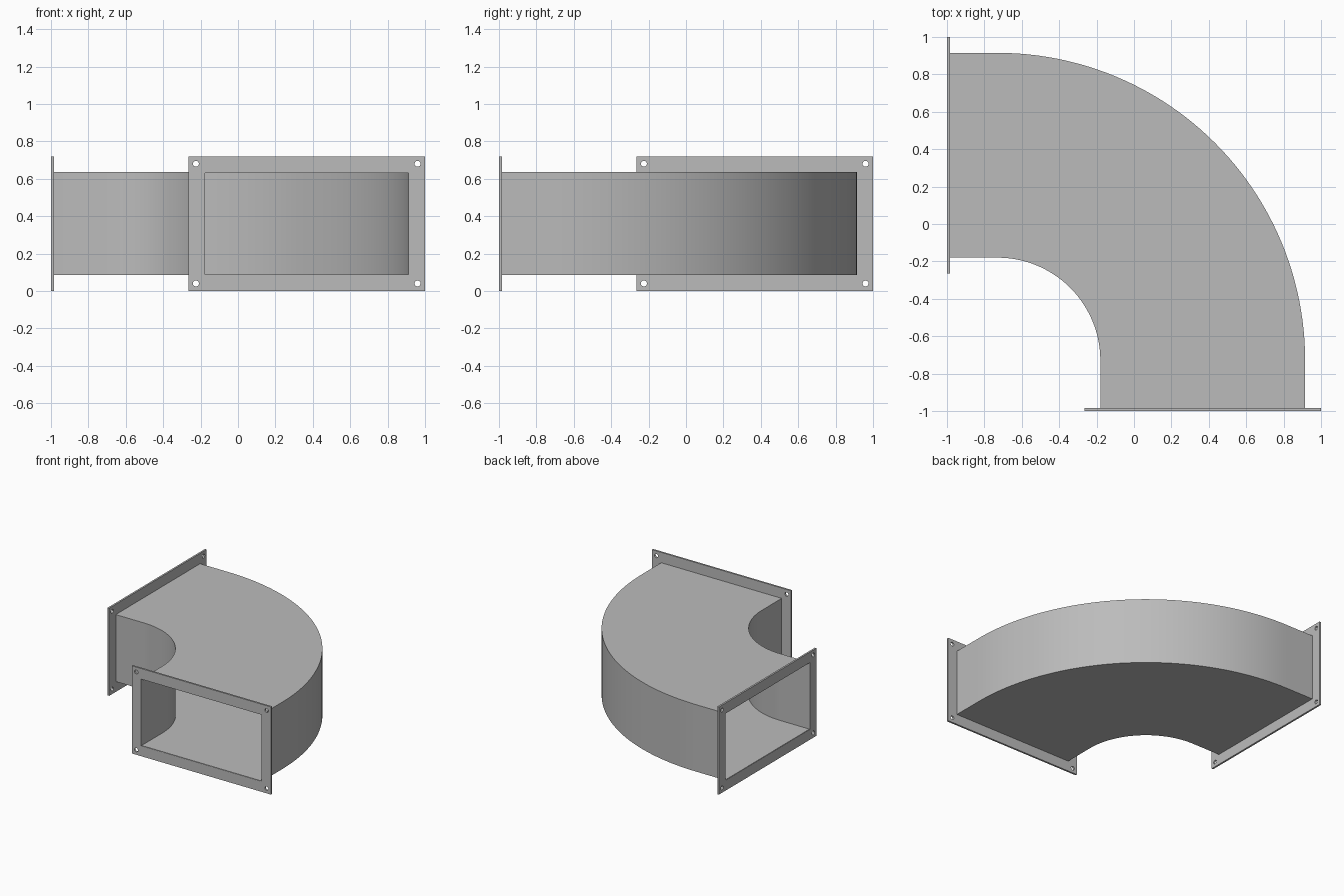
import bpy, bmesh
from math import sin, cos, pi
from mathutils import Matrix, Vector

if "Cube" in bpy.data.objects:
    bpy.data.objects.remove(bpy.data.objects["Cube"], do_unlink=True)

steel = bpy.data.materials.new("galvanised grey")
GREY = (0.5, 0.5, 0.5, 1)
steel.diffuse_color = GREY
steel.use_nodes = True
steel.node_tree.nodes["Principled BSDF"].inputs["Base Color"].default_value = GREY

BEND = -0.73                # centre of the bend in x and y
INNER, OUTER = 0.55, 1.645  # wall radii
LOW, HIGH = 0.085, 0.635    # duct floor and roof
END = -0.998                # mouths of the duct
MID = BEND + (INNER + OUTER) / 2
MID_Z = (LOW + HIGH) / 2
STEPS = 48


def activate(ob):
    bpy.ops.object.select_all(action="DESELECT")
    ob.select_set(True)
    bpy.context.view_layer.objects.active = ob


def wall_path(r):
    """Straight, quarter bend, straight."""
    arc = [(BEND + r * cos(i / STEPS * pi / 2), BEND + r * sin(i / STEPS * pi / 2))
           for i in range(STEPS + 1)]
    return [(BEND + r, END)] + arc + [(END, BEND + r)]


# Hollow rectangular duct, open at both ends
bm = bmesh.new()
rings = []
for a, b in zip(wall_path(INNER), wall_path(OUTER)):
    rings.append([bm.verts.new((*p, z)) for p, z in
                  ((a, LOW), (b, LOW), (b, HIGH), (a, HIGH))])
for r, s in zip(rings, rings[1:]):
    for i in range(4):
        j = (i + 1) % 4
        bm.faces.new((r[i], r[j], s[j], s[i]))
bmesh.ops.recalc_face_normals(bm, faces=bm.faces)
mesh = bpy.data.meshes.new("duct_elbow")
bm.to_mesh(mesh)
bm.free()
duct = bpy.data.objects.new("duct_elbow", mesh)
bpy.context.collection.objects.link(duct)
mesh.materials.append(steel)
sheet = duct.modifiers.new("sheet thickness", "SOLIDIFY")
sheet.thickness = 0.003
sheet.offset = -1
sheet.use_even_offset = True
activate(duct)
bpy.ops.object.modifier_apply(modifier=sheet.name)
bpy.ops.object.shade_smooth_by_angle(angle=pi / 6)


def rectangle(w, h):
    return [(-w, -h), (w, -h), (w, h), (-w, h)]


def flange(name, matrix):
    """Flat frame with a duct opening and a bolt hole in each corner."""
    w, h, t = 0.6325, 0.36, 0.0075
    outlines = [rectangle(w, h), rectangle((OUTER - INNER) / 2, (HIGH - LOW) / 2)]
    for cx, cy in rectangle(w - 0.04, h - 0.04):
        outlines.append([(cx + 0.016 * cos(k * pi / 12), cy + 0.016 * sin(k * pi / 12))
                         for k in range(24)])
    curve = bpy.data.curves.new(name, "CURVE")
    curve.dimensions = "2D"
    curve.fill_mode = "BOTH"
    curve.extrude = t
    for pts in outlines:
        spline = curve.splines.new("POLY")
        spline.points.add(len(pts) - 1)
        for p, (x, y) in zip(spline.points, pts):
            p.co = (x, y, 0, 1)
        spline.use_cyclic_u = True
    curve.materials.append(steel)
    ob = bpy.data.objects.new(name, curve)
    bpy.context.collection.objects.link(ob)
    ob.matrix_world = matrix
    activate(ob)
    bpy.ops.object.convert(target="MESH")
    bpy.ops.object.shade_smooth_by_angle(angle=pi / 6)


# Bolting flanges on the front and right mouths
upright = Matrix.Rotation(pi / 2, 4, "X")
flange("front_flange", Matrix.Translation(Vector((MID, -0.9925, MID_Z))) @ upright)
flange("right_flange", Matrix.Translation(Vector((-0.9925, MID, MID_Z)))
       @ Matrix.Rotation(-pi / 2, 4, "Z") @ upright)
